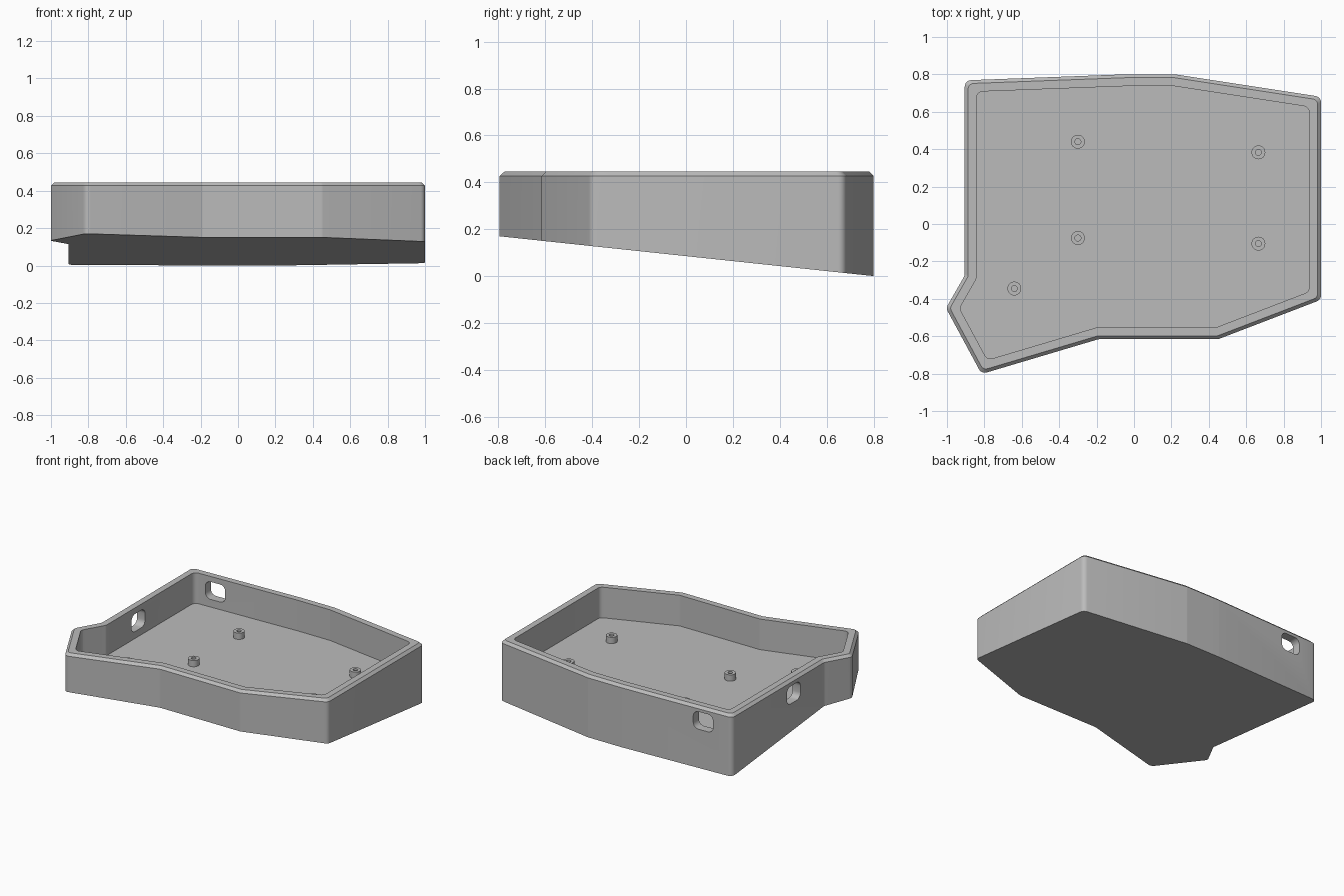
import bpy, bmesh, math
from mathutils import Vector

if "Cube" in bpy.data.objects:
    bpy.data.objects.remove(bpy.data.objects["Cube"], do_unlink=True)

# Single grey plastic
grey = bpy.data.materials.new("grey_plastic")
grey.use_nodes = True
colour = (0.5, 0.5, 0.5, 1)
grey.diffuse_color = colour
grey.node_tree.nodes["Principled BSDF"].inputs["Base Color"].default_value = colour

# Case outline, counter-clockwise from above
OUTLINE = [Vector(p) for p in (
    (-0.905, 0.768), (-0.05, 0.8), (0.22, 0.8), (1.0, 0.68), (1.0, -0.405),
    (0.45, -0.616), (-0.19, -0.616), (-0.815, -0.802), (-1.005, -0.45),
    (-0.905, -0.275))][::-1]
TOP, FLOOR, CHAMFER, WALL = 0.445, 0.225, 0.018, 0.063


def inset(points, d):
    """Mitred inset of a counter-clockwise polygon."""
    out = []
    for i, p in enumerate(points):
        a = (p - points[i - 1]).normalized()
        b = (points[(i + 1) % len(points)] - p).normalized()
        na, nb = Vector((-a.y, a.x)), Vector((-b.y, b.x))
        out.append(p + (na + nb) * d / (1 + na.dot(nb)))
    return out


def rounded(points, r, steps=5):
    """Replace each corner by a tangent arc."""
    out = []
    for i, p in enumerate(points):
        a = (p - points[i - 1]).normalized()
        b = (points[(i + 1) % len(points)] - p).normalized()
        turn = math.atan2(a.x * b.y - a.y * b.x, a.dot(b))
        t = r * math.tan(abs(turn) / 2)
        side = math.copysign(1, turn)
        start = p - a * t
        centre = start + Vector((-a.y, a.x)) * r * side
        for k in range(steps + 1):
            ang = turn * k / steps
            c, s = math.cos(ang), math.sin(ang)
            v = start - centre
            out.append(centre + Vector((v.x * c - v.y * s, v.x * s + v.y * c)))
    return out


def loft(name, rings, cyclic=False):
    """Skin closed rings of 3D points, capping both ends unless cyclic."""
    bm = bmesh.new()
    loops = [[bm.verts.new(p) for p in ring] for ring in rings]
    pairs = list(zip(loops, loops[1:]))
    if cyclic:
        pairs.append((loops[-1], loops[0]))
    else:
        bm.faces.new(loops[0][::-1])
        bm.faces.new(loops[-1])
    for lo, hi in pairs:
        for i in range(len(lo)):
            j = (i + 1) % len(lo)
            bm.faces.new((lo[i], lo[j], hi[j], hi[i]))
    bmesh.ops.recalc_face_normals(bm, faces=bm.faces)
    mesh = bpy.data.meshes.new(name)
    bm.to_mesh(mesh)
    bm.free()
    mesh.materials.append(grey)
    obj = bpy.data.objects.new(name, mesh)
    bpy.context.collection.objects.link(obj)
    return obj


def activate(obj):
    bpy.ops.object.select_all(action="DESELECT")
    obj.select_set(True)
    bpy.context.view_layer.objects.active = obj


def smooth(obj):
    activate(obj)
    bpy.ops.object.shade_smooth_by_angle(angle=math.radians(30))


def ring(d, r, height):
    return [(p.x, p.y, height(p)) for p in rounded(inset(OUTLINE, d), r)]


# Open tray: sloping underside, chamfered rim, level floor
case = loft("case", [
    ring(0, 0.035, lambda p: 0.085 - 0.1063 * p.y),
    ring(0, 0.035, lambda p: TOP - CHAMFER),
    ring(CHAMFER, 0.03, lambda p: TOP),
    ring(WALL, 0.035, lambda p: TOP),
    ring(WALL, 0.035, lambda p: FLOOR)])

# Rounded cable openings through the back wall and the right wall
half_w, half_h = 0.077, 0.063
profile = rounded([Vector(p) for p in (
    (-half_w, -half_h), (half_w, -half_h), (half_w, half_h), (-half_w, half_h))], 0.04)
for axis, x, y in (("y", -0.68, 0.745), ("x", -0.875, 0.07)):
    sections = []
    for d in (-0.1, 0.1):
        if axis == "y":
            sections.append([(x + p.x, y + d, 0.343 + p.y) for p in profile])
        else:
            sections.append([(x + d, y + p.x, 0.338 + p.y) for p in profile])
    cutter = loft("opening_cutter", sections)
    cutter.hide_render = True
    mod = case.modifiers.new("opening", "BOOLEAN")
    mod.operation = "DIFFERENCE"
    mod.solver = "EXACT"
    mod.object = cutter
    activate(case)
    bpy.ops.object.modifier_apply(modifier=mod.name)
    bpy.data.objects.remove(cutter, do_unlink=True)
smooth(case)


# Hollow screw posts standing on the floor
def circle(x, y, r, z, n=32):
    return [(x + r * math.cos(math.tau * k / n), y + r * math.sin(math.tau * k / n), z)
            for k in range(n)]


for i, (x, y) in enumerate(((-0.3, 0.44), (0.665, 0.383), (-0.3, -0.075),
                            (0.665, -0.105), (-0.64, -0.345))):
    base, top = FLOOR - 0.005, FLOOR + 0.045
    post = loft(f"screw_post_{i + 1}", [
        circle(x, y, 0.037, base), circle(x, y, 0.037, top),
        circle(x, y, 0.016, top), circle(x, y, 0.016, base)], cyclic=True)
    smooth(post)
